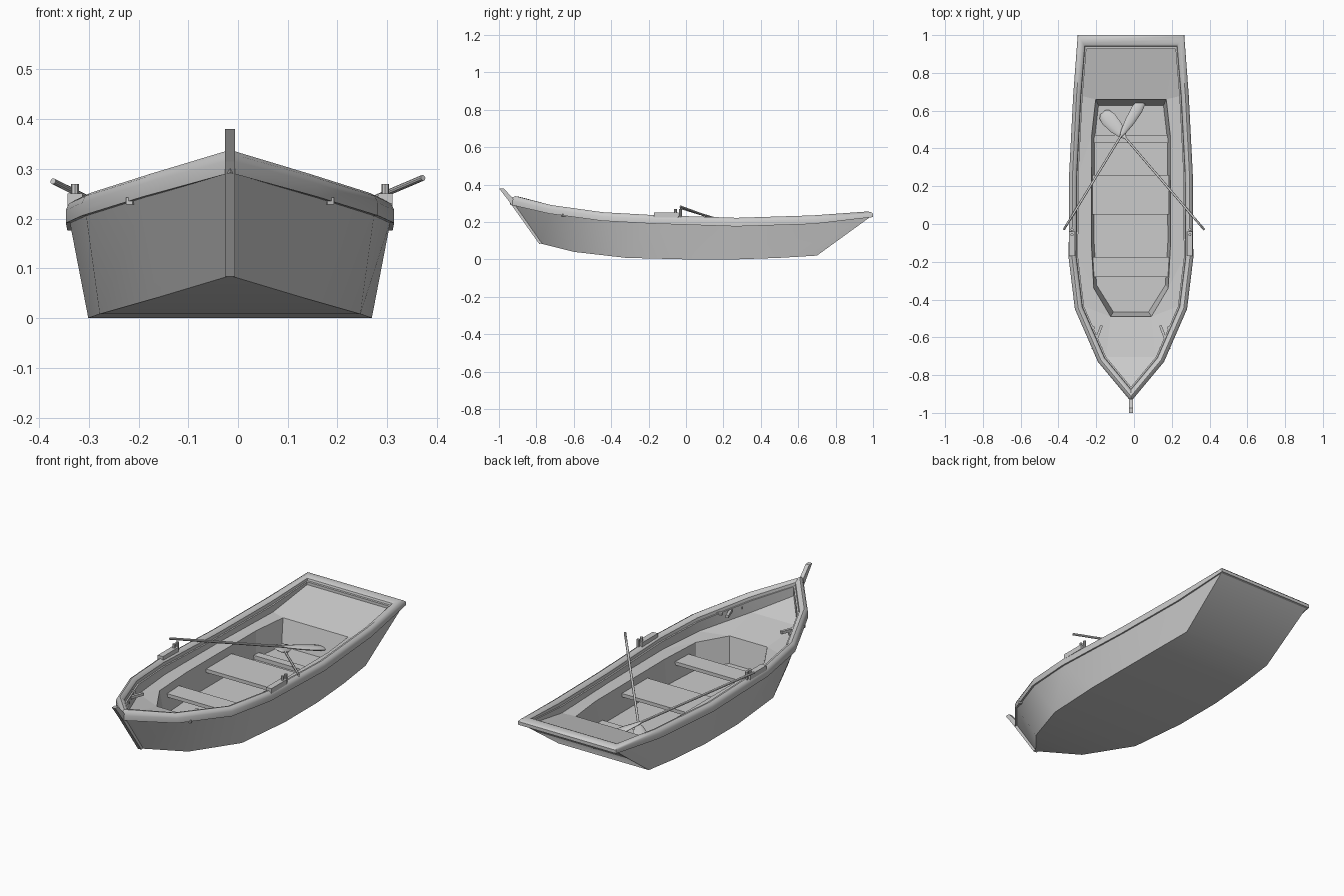
import bpy, bmesh, math
from mathutils import Vector

if "Cube" in bpy.data.objects:
    bpy.data.objects.remove(bpy.data.objects["Cube"])

CX = -0.016          # hull centre line

# station tables: y, half width, z
TOP = [(-.94, 0, .338), (-.73, .175, .290), (-.45, .297, .252), (-.18, .33, .237),
       (.27, .327, .222), (.68, .306, .235), (1.0, .282, .256)]
LOW = [(-.78, 0, .085), (-.60, .15, .04), (-.32, .262, .008), (0, .285, 0),
       (.27, .285, 0), (.50, .275, .008), (.70, .26, .02)]
DECK_Z = [.26, .20, .172, .165, .165, .17, .222]
WELL = [(-.49, .108), (-.34, .197), (-.1, .21), (.47, .208), (.66, .187)]


def finish(name, bm, up=0, smooth=True):
    bmesh.ops.remove_doubles(bm, verts=bm.verts, dist=1e-5)
    bmesh.ops.recalc_face_normals(bm, faces=bm.faces)
    if up and up * sum(f.normal.z * f.calc_area() for f in bm.faces) < 0:
        bmesh.ops.reverse_faces(bm, faces=bm.faces)
    me = bpy.data.meshes.new(name)
    bm.to_mesh(me)
    bm.free()
    ob = bpy.data.objects.new(name, me)
    bpy.context.collection.objects.link(ob)
    if smooth:
        bpy.ops.object.select_all(action='DESELECT')
        ob.select_set(True)
        bpy.context.view_layer.objects.active = ob
        bpy.ops.object.shade_smooth_by_angle(angle=math.radians(35))
    return ob


def mirrored(half):
    """Closed loop: right side front to back, then left side back to front."""
    right = [Vector(p) for p in half]
    left = [Vector((-p[0], *p[1:])) for p in half if p[0] > 1e-6]
    return right + left[::-1]


def inset(loop, d):
    """Mitred inward offset of a counter-clockwise plan outline."""
    out, n = [], len(loop)
    for i, p in enumerate(loop):
        a = (p - loop[i - 1]).to_2d().normalized()
        b = (loop[(i + 1) % n] - p).to_2d().normalized()
        na, nb = Vector((-a.y, a.x)), Vector((-b.y, b.x))
        m = (na + nb).normalized()
        q = p.to_2d() + m * d / m.dot(na)
        if p.y > .99:
            q.y -= d * .45          # wider rail across the stern
        out.append(q)
    return out


def bridge(bm, a, b):
    for i in range(len(a)):
        j = (i + 1) % len(a)
        bm.faces.new((a[i], a[j], b[j], b[i]))


def ring(bm, pts):
    return [bm.verts.new((p[0] + CX, p[1], p[2])) for p in pts]


def box(name, center, size, rot_z=0):
    bm = bmesh.new()
    bmesh.ops.create_cube(bm, size=1)
    bmesh.ops.scale(bm, vec=size, verts=bm.verts)
    ob = finish(name, bm, smooth=False)
    ob.location, ob.rotation_euler = center, (0, 0, rot_z)
    return ob


def prism(name, pts, w):
    """Side profile (y, z) extruded across x."""
    bm = bmesh.new()
    f = bm.faces.new([bm.verts.new((CX - w / 2, y, z)) for y, z in pts])
    r = bmesh.ops.extrude_face_region(bm, geom=[f])
    bmesh.ops.translate(bm, vec=(w, 0, 0),
                        verts=[v for v in r['geom'] if isinstance(v, bmesh.types.BMVert)])
    return finish(name, bm, smooth=False)


outline = mirrored([(w, y, z) for y, w, z in TOP])
deck_z = [v.z for v in mirrored([(t[1], t[0], z) for t, z in zip(TOP, DECK_Z)])]

# hull shell: sides, bottom and raked transom
bm = bmesh.new()
hull_top = [(q.x, q.y, p.z - (.026 if p.y > .99 else .04))
            for p, q in zip(outline, inset(outline, .007))]
low = ring(bm, mirrored([(w, y, z) for y, w, z in LOW]))
bridge(bm, low, ring(bm, hull_top))
n = len(low)
bm.faces.new((low[0], low[1], low[-1]))
for i in range(1, len(LOW) - 1):
    bm.faces.new((low[i], low[i + 1], low[n - i - 1], low[n - i]))
finish("hull", bm, up=-1)

# rounded rail with inner wall down to the deck
bm = bmesh.new()
prev = None
for d, dz in [(.012, -.046), (0, -.046), (0, -.02), (.006, -.007), (.018, 0),
              (.03, -.003), (.04, -.014), (.042, -.03), (.05, -.03), (.05, None)]:
    pts = []
    for p, q, zd in zip(outline, inset(outline, d), deck_z):
        k = .65 if p.y > .99 else 1
        pts.append((q.x, q.y, zd if dz is None else max(p.z + dz * k, zd)))
    cur = ring(bm, pts)
    if prev:
        bridge(bm, prev, cur)
    prev = cur
finish("gunwale_rail", bm, up=1)

# deck with cockpit well
bm = bmesh.new()
edge = ring(bm, [(q.x, q.y, z) for q, z in zip(inset(outline, .05), deck_z)])
well = ring(bm, mirrored([(w, y, .165) for y, w in WELL]))
edges = [bm.edges.new((r[i - 1], r[i])) for r in (edge, well) for i in range(len(r))]
bmesh.ops.triangle_fill(bm, use_beauty=True, edges=edges, normal=(0, 0, 1))
floor = ring(bm, mirrored([(w - .015, y * .95, .035) for y, w in WELL]))
bridge(bm, well, floor)
bm.faces.new(floor)
finish("deck_and_well", bm, up=1, smooth=False)

# seats across the well
for i, (y0, y1) in enumerate([(-.28, -.175), (.05, .26)]):
    box(f"seat_{i}", (CX, (y0 + y1) / 2, .118), (.405, y1 - y0, .018))
box("stern_floor_rib", (CX, .45, .045), (.39, .04, .02))

# stem post
prism("stem_post", [(-1.0, .38), (-.975, .38), (-.925, .325), (-.765, .085),
                    (-.785, .083), (-.95, .315)], .02)

# oarlocks and bow grab bars on both sides
for s, side in ((-1, "left"), (1, "right")):
    x = CX + s * .312
    box(f"oarlock_pad_{side}", (x, -.105, .237), (.03, .13, .026))
    for y in (-.057, -.03):
        bm = bmesh.new()
        bmesh.ops.create_cone(bm, cap_ends=True, segments=8, radius1=.008,
                              radius2=.008, depth=.045)
        finish(f"oarlock_pin_{side}", bm).location = (x, y, .247)
    box(f"bow_grab_bar_{side}", (CX + s * .179, -.60, .235), (.014, .135, .014), s * .36)
    for t in (-.055, .055):
        box(f"grab_bar_foot_{side}", (CX + s * (.187 + t * .36), -.60 + t, .235),
            (.03, .012, .012), s * .36)


# oars: round shaft with a flattened blade
def oar(name, handle, neck, tip, width, thick):
    h, k, t = Vector(handle), Vector(neck), Vector(tip)
    axis = (t - h).normalized()
    side = axis.cross(Vector((0, 0, 1))).normalized()
    nor = side.cross(axis)
    rows = [(h, .006, .006), (k, .006, .006)]
    rows += [(k.lerp(t, f), width * w / 2, thick * w / 2)
             for f, w in ((.12, .5), (.4, .85), (.75, 1), (.93, .8), (1, .45))]
    bm = bmesh.new()
    prev = None
    for c, a, b in rows:
        cur = [bm.verts.new(c + side * a * math.cos(i * math.pi / 5)
                            + nor * b * math.sin(i * math.pi / 5)) for i in range(10)]
        if prev:
            bridge(bm, prev, cur)
        else:
            bm.faces.new(cur)
        prev = cur
    bm.faces.new(prev)
    finish(name, bm)


oar("oar_right", (.372, -.03, .282), (-.045, .455, .105), (-.165, .59, .06), .085, .022)
oar("oar_left", (-.372, -.03, .275), (-.07, .465, .125), (.045, .655, .075), .06, .022)
